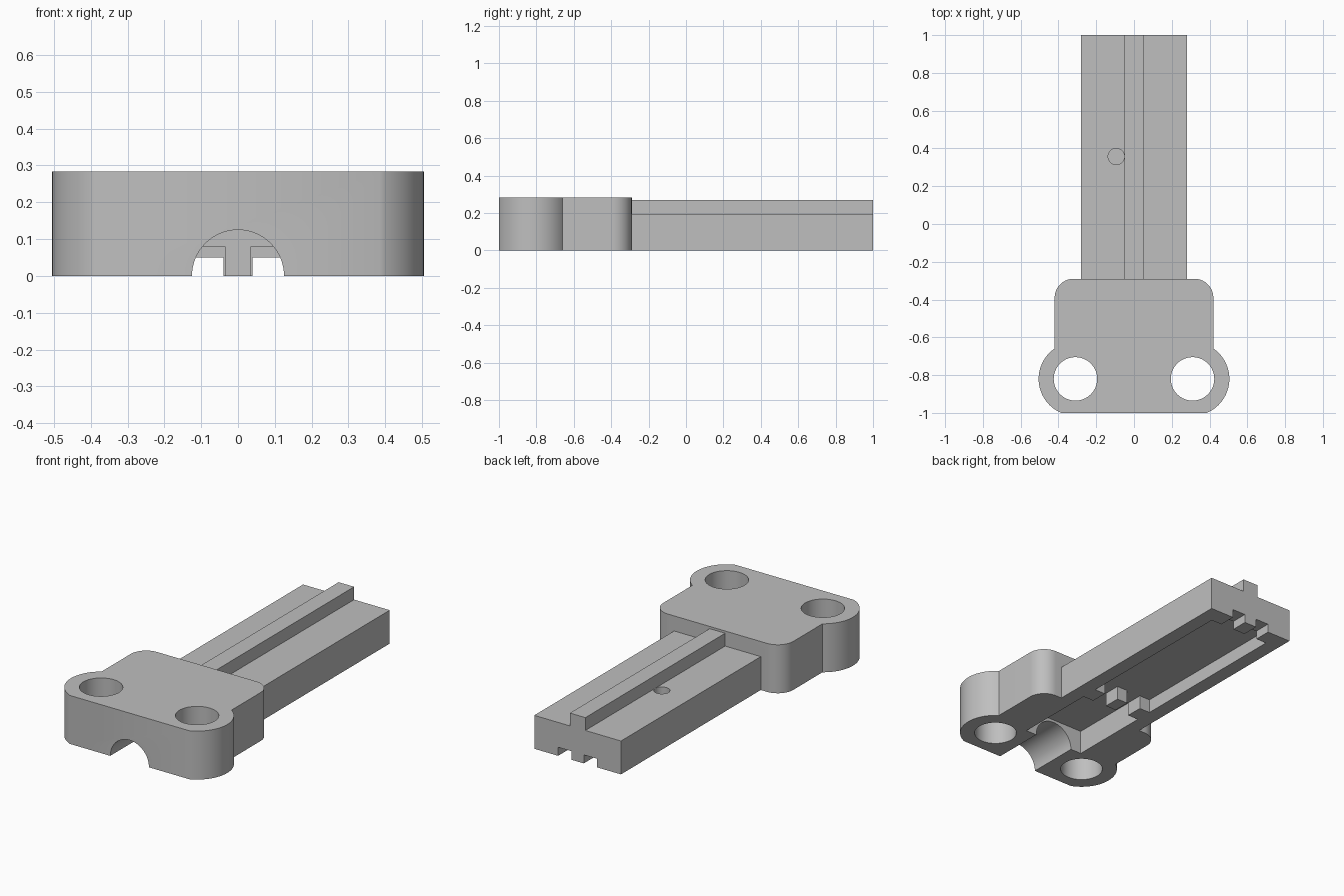
import bpy, bmesh, math
from math import sin, cos, pi
from mathutils import Matrix

cube = bpy.data.objects.get("Cube")
if cube:
    bpy.data.objects.remove(cube, do_unlink=True)

grey = bpy.data.materials.new("plain grey")
grey.use_nodes = True
grey.diffuse_color = (0.52, 0.52, 0.52, 1)
grey.node_tree.nodes["Principled BSDF"].inputs["Base Color"].default_value = grey.diffuse_color


def finish(name, bm):
    bmesh.ops.recalc_face_normals(bm, faces=bm.faces)
    mesh = bpy.data.meshes.new(name)
    bm.to_mesh(mesh)
    bm.free()
    mesh.materials.append(grey)
    obj = bpy.data.objects.new(name, mesh)
    bpy.context.collection.objects.link(obj)
    return obj


def box(name, x0, x1, y0, y1, z0, z1):
    bm = bmesh.new()
    bmesh.ops.create_cube(bm, size=1)
    for v in bm.verts:
        v.co.x = x1 if v.co.x > 0 else x0
        v.co.y = y1 if v.co.y > 0 else y0
        v.co.z = z1 if v.co.z > 0 else z0
    return finish(name, bm)


def cylinder(name, radius, depth, matrix):
    bm = bmesh.new()
    bmesh.ops.create_cone(bm, cap_ends=True, segments=64, radius1=radius,
                          radius2=radius, depth=depth, matrix=matrix)
    return finish(name, bm)


def combine(target, tool, operation):
    """Apply a boolean and remove the tool object."""
    tool.hide_render = True
    mod = target.modifiers.new(tool.name, 'BOOLEAN')
    mod.operation = operation
    mod.solver = 'EXACT'
    mod.object = tool
    bpy.context.view_layer.objects.active = target
    bpy.ops.object.modifier_apply(modifier=mod.name)
    bpy.data.objects.remove(tool, do_unlink=True)


def arc(cx, cy, r, a0, a1, steps):
    return [(cx + r * cos(a0 + (a1 - a0) * i / steps),
             cy + r * sin(a0 + (a1 - a0) * i / steps)) for i in range(steps + 1)]


# Mounting head: rounded plate with a lobe round each bolt hole
HOLE_X, HOLE_Y, LOBE = 0.31, -0.82, 0.195
HEAD_X, HEAD_BACK, HEAD_TOP, CORNER = 0.42, -0.29, 0.283, 0.1
low = math.asin((-1 - HOLE_Y) / LOBE)
high = math.acos((HEAD_X - HOLE_X) / LOBE)
half = arc(HOLE_X, HOLE_Y, LOBE, low, high, 28)
half += arc(HEAD_X - CORNER, HEAD_BACK - CORNER, CORNER, 0, pi / 2, 14)
outline = half + [(-x, y) for x, y in reversed(half)]
bm = bmesh.new()
face = bm.faces.new([bm.verts.new((x, y, 0)) for x, y in outline])
top = bmesh.ops.extrude_face_region(bm, geom=[face])["geom"]
bmesh.ops.translate(bm, vec=(0, 0, HEAD_TOP),
                    verts=[g for g in top if isinstance(g, bmesh.types.BMVert)])
bracket = finish("slide_bracket", bm)

# Long bar with a guide rib on top
combine(bracket, box("bar", -0.28, 0.28, -0.4, 1, 0, 0.195), 'UNION')
combine(bracket, box("guide_rib", -0.05, 0.05, -0.4, 1, 0.1, 0.27), 'UNION')

# Pockets in the underside
cutters = [
    box("bar_pocket", -0.195, 0.195, -0.1, 0.9, -0.1, 0.08),
    box("head_pocket", -0.195, 0.195, -0.69, -0.2, -0.1, 0.14),
]

# Paired slots through the cross wall and end wall, and the bolt holes
for side, s in (("right", -1), ("left", 1)):
    for name, inner, y0, y1, z in (("cross_slot", 0.035, -0.25, -0.05, 0.08),
                                   ("end_slot", 0.04, 0.85, 1.1, 0.05)):
        a, b = sorted((s * inner, s * 0.126))
        cutters.append(box(side + "_" + name, a, b, y0, y1, -0.1, z))
    cutters.append(cylinder(side + "_bolt_hole", 0.115, 1,
                            Matrix.Translation((s * HOLE_X, HOLE_Y, 0))))

# Half-round cable channel through the front, and a blind hole beside the rib
cutters.append(cylinder("cable_channel", 0.125, 0.5,
                        Matrix.Translation((0, -0.9, 0)) @ Matrix.Rotation(pi / 2, 4, 'X')))
cutters.append(cylinder("blind_hole", 0.043, 0.2,
                        Matrix.Translation((-0.094, 0.357, 0.23))))

for cutter in cutters:
    combine(bracket, cutter, 'DIFFERENCE')

# Smooth the curved walls and keep the edges sharp
bpy.ops.object.select_all(action='DESELECT')
bracket.select_set(True)
bpy.context.view_layer.objects.active = bracket
bpy.ops.object.shade_smooth_by_angle(angle=math.radians(30))
